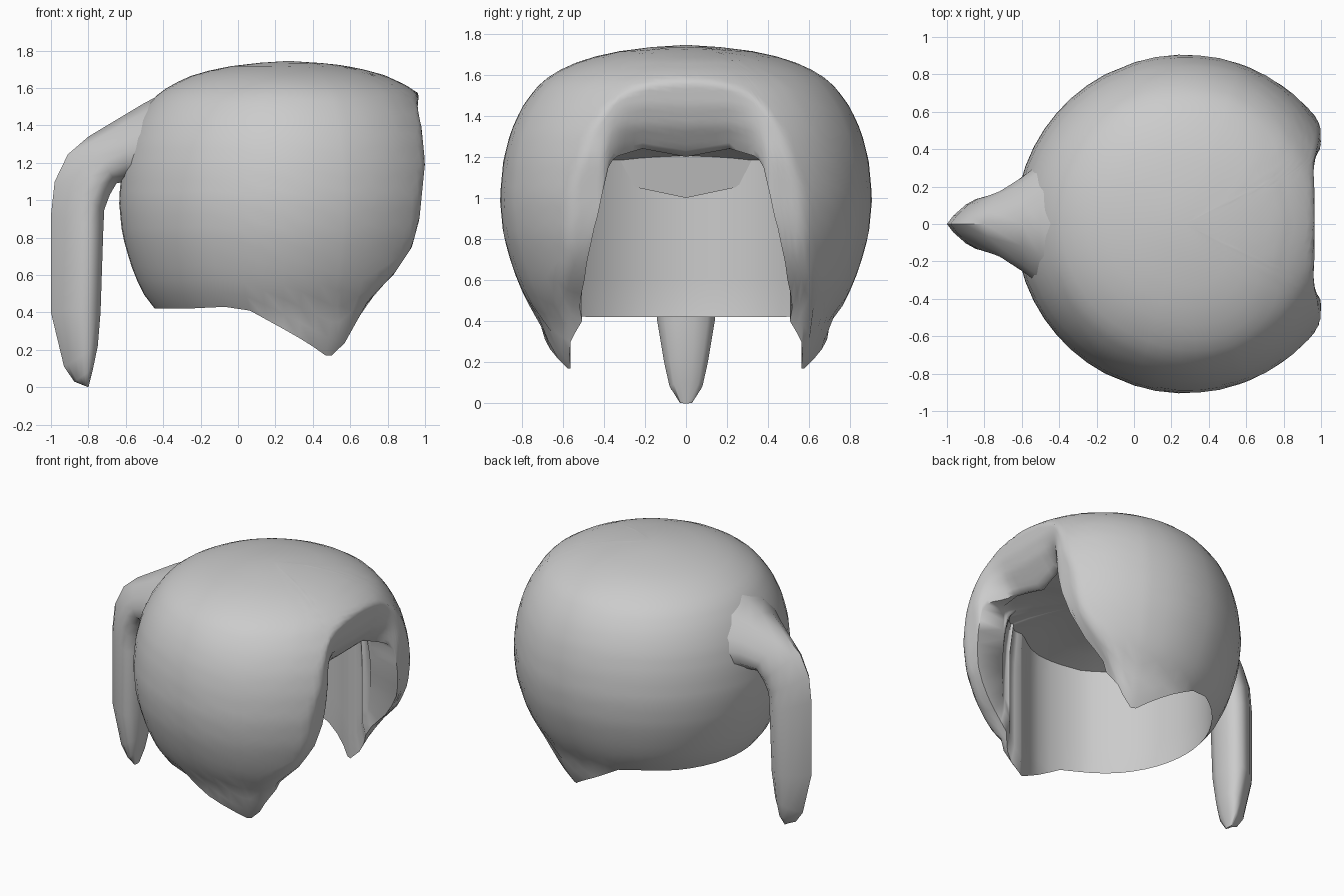
import bpy, bmesh
from math import sin, cos, pi, radians

if "Cube" in bpy.data.objects:
    bpy.data.objects.remove(bpy.data.objects["Cube"])

CX = 0.27  # centre of the round cap


def interp(pts, v):
    """Piecewise linear lookup in a list of (key, value) sorted by key."""
    if v <= pts[0][0]:
        return pts[0][1]
    for (a, fa), (b, fb) in zip(pts, pts[1:]):
        if v <= b:
            return fa + (fb - fa) * (v - a) / (b - a)
    return pts[-1][1]


def loft(name, rings, caps=False):
    """Join closed rings of points into a smooth solid."""
    bm = bmesh.new()
    rows = [[bm.verts.new(p) for p in ring] for ring in rings]
    n = len(rows[0])
    for r0, r1 in zip(rows, rows[1:]):
        for i in range(n):
            j = (i + 1) % n
            bm.faces.new((r0[i], r0[j], r1[j], r1[i]))
    if caps:
        bm.faces.new(rows[0])
        bm.faces.new(rows[-1])
    bmesh.ops.remove_doubles(bm, verts=bm.verts[:], dist=0.0005)
    bmesh.ops.recalc_face_normals(bm, faces=bm.faces[:])
    me = bpy.data.meshes.new(name)
    bm.to_mesh(me)
    bm.free()
    ob = bpy.data.objects.new(name, me)
    bpy.context.collection.objects.link(ob)
    bpy.ops.object.select_all(action='DESELECT')
    ob.select_set(True)
    bpy.context.view_layer.objects.active = ob
    bpy.ops.object.shade_smooth_by_angle(angle=radians(60))
    return ob


# Dome profile (height -> radius), lower rim height by angle from the opening,
# and how far forward the sides and the fringe reach at each height
PROFILE = [(0.17, 0.61), (0.30, 0.685), (0.41, 0.705), (0.46, 0.755), (0.56, 0.805),
           (0.66, 0.845), (0.82, 0.89), (1.0, 0.907), (1.18, 0.89), (1.32, 0.855),
           (1.44, 0.80), (1.53, 0.735), (1.575, 0.69), (1.62, 0.62), (1.67, 0.51),
           (1.705, 0.38), (1.73, 0.23), (1.745, 0.0)]
RIM = [(0, 1.20), (14, 1.24), (23, 1.20), (25, 1.15), (27.7, 0.95), (32, 0.77),
       (37, 0.60), (46, 0.40), (67, 0.17), (71, 0.17), (107, 0.41), (118, 0.43),
       (140, 0.42), (180, 0.42)]
SIDE_X = [(0.17, 0.50), (0.2, 0.55), (0.47, 0.70), (0.6, 0.83), (0.75, 0.93),
          (0.9, 0.97), (1.2, 1.0), (1.4, 0.98), (1.62, 0.94), (1.7, 0.94)]
FRINGE_X = [(1.18, 0.77), (1.24, 0.84), (1.35, 0.92), (1.45, 0.955), (1.55, 0.965), (1.7, 0.96)]
# Azimuth of the inner wall for each outer column, and inner wall radius
INNER_A = [(0, 0), (25, 40), (69, 69), (180, 180)]
INNER_R = [(0, 0.65), (0.4, 0.64), (0.75, 0.61), (1, 0.56)]


def outer(deg, z):
    r, a = interp(PROFILE, z), radians(deg)
    x, y = CX + r * cos(a), r * sin(a)
    w = min(1, max(0, (0.42 - y) / 0.22))
    w = w * w * (3 - 2 * w)
    limit = interp(SIDE_X, z) * (1 - w) + interp(FRINGE_X, z) * w
    return (min(x, limit), y, z)


def column(deg):
    """Crown -> rim -> inner wall -> ceiling centre."""
    zb = interp(RIM, deg)
    n = 26
    pts = [outer(deg, 1.745 - (1.745 - zb) * (i / n) ** 1.5) for i in range(n + 1)]
    rx, ry, _ = pts[-1]
    rim_r = ((rx - CX) ** 2 + ry ** 2) ** 0.5
    a = radians(interp(INNER_A, deg))
    ztop = 1.215 + 0.035 * cos(a)
    for i in range(1, 9):
        t = i / 8
        r = min(interp(INNER_R, t), rim_r - 0.025)
        z = zb + (ztop - zb) * t
        y = r * sin(a)
        if deg > 26:
            y = max(y, ry)
        pts.append((min(CX + r * cos(a), rx - 0.01), y, z))
    x1, y1, z1 = pts[-1]
    for i in range(1, 6):
        t = i / 5
        pts.append((x1 + (CX - x1) * t, y1 * (1 - t), z1 + (1.30 - z1) * (1 - (1 - t) ** 2)))
    return pts


# Hair cap: a thick dome with a face opening on +x
half = [0, 5, 10, 14, 17, 20, 22, 23.5, 25, 26, 27, 28.5, 30, 32, 34.5, 37, 40, 43,
        46, 50, 55, 61, 67, 69, 71, 78, 85, 92, 100, 107, 118]
half += list(range(125, 180, 7)) + [180]
columns = [column(d) for d in half]
columns += [[(x, -y, z) for x, y, z in c] for c in columns[-2:0:-1]]
loft("hair_cap", [list(ring) for ring in zip(*columns)])

# Ponytail: back point, inner point (x, z) and half width of each cross-section
TAIL = [((-0.28, 1.63), (-0.42, 1.00), 0.44),
        ((-0.40, 1.572), (-0.50, 1.04), 0.37),
        ((-0.50, 1.52), (-0.56, 1.08), 0.315),
        ((-0.60, 1.46), (-0.60, 1.10), 0.265),
        ((-0.80, 1.34), (-0.65, 1.09), 0.19),
        ((-0.91, 1.245), (-0.685, 1.03), 0.165),
        ((-0.98, 1.10), (-0.715, 0.95), 0.15),
        ((-1.00, 0.92), (-0.72, 0.85), 0.148),
        ((-1.00, 0.40), (-0.735, 0.40), 0.14),
        ((-0.93, 0.11), (-0.75, 0.22), 0.105),
        ((-0.875, 0.03), (-0.775, 0.10), 0.08),
        ((-0.83, 0.012), (-0.80, 0.0), 0.03)]
# Teardrop section: narrow ridge at the back, widest towards the head
SECTION = [(0, 0), (0.12, 0.3), (0.36, 0.7), (0.55, 0.9), (0.75, 1.0), (0.92, 0.75), (1, 0.3)]
rings = []
for k, ((xo, zo), (xi, zi), w) in enumerate(TAIL):
    right = []
    for f, g in SECTION:
        if k < 5:  # rounder where it grows out of the cap
            m = k / 5
            g = g * m + 2 * (f * (1 - f)) ** 0.5 * (1 - m)
        right.append((xo + (xi - xo) * f, w * g, zo + (zi - zo) * f))
    end = (xi, 0, zi)
    left = [(x, -y, z) for x, y, z in right[:0:-1]]
    rings.append(right + [end] + left)
loft("ponytail", rings, caps=True)
